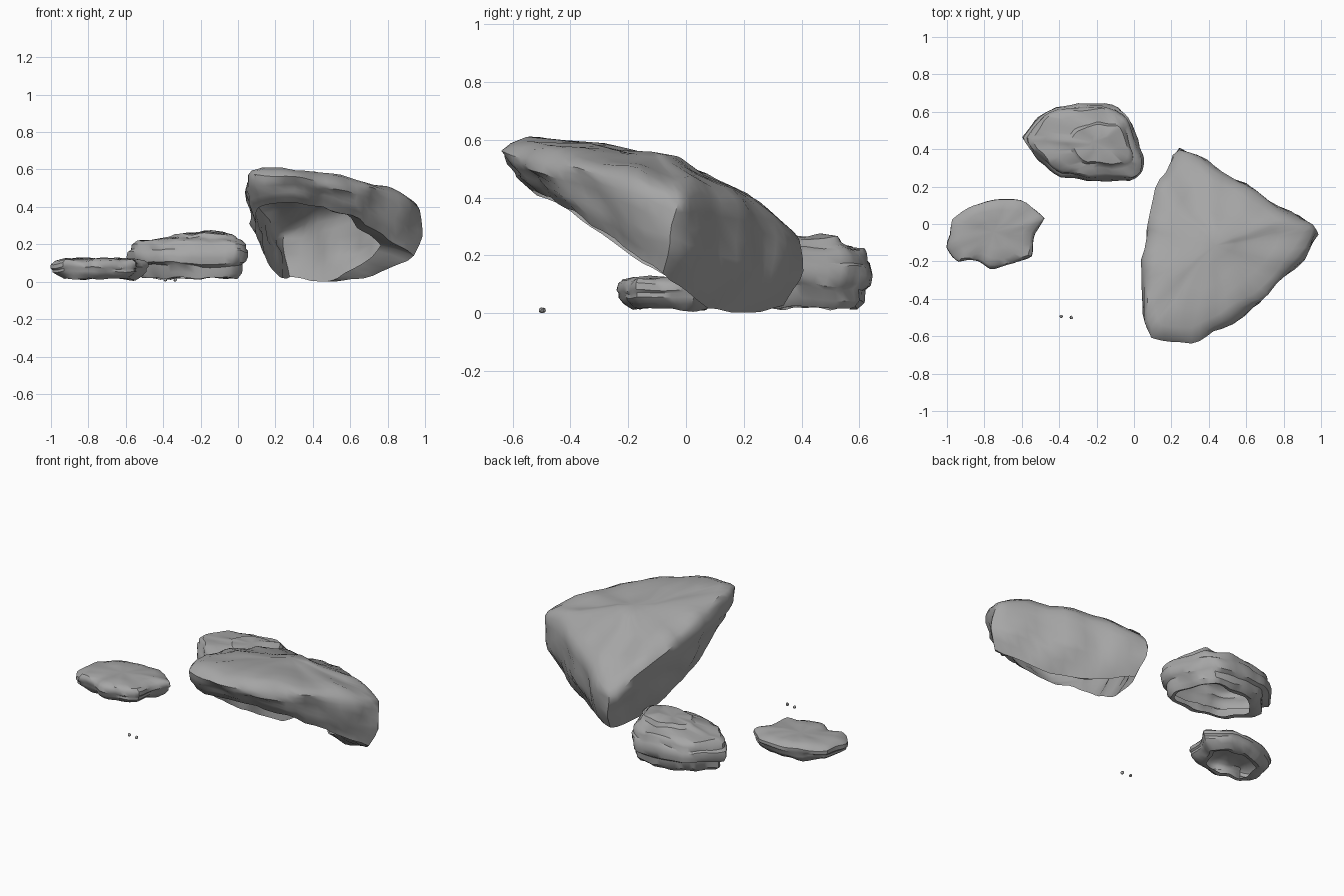
import bpy, bmesh, math
from mathutils import Vector, noise

if "Cube" in bpy.data.objects:
    bpy.data.objects.remove(bpy.data.objects["Cube"])

stone = bpy.data.materials.new("grey_stone")
stone.diffuse_color = (.38, .38, .38, 1)
stone.use_nodes = True
stone.node_tree.nodes["Principled BSDF"].inputs["Base Color"].default_value = stone.diffuse_color


def smooth_loop(pts, per):
    """Closed resampling of a control loop, half curved and half straight."""
    pts = [Vector(p) for p in pts]
    n, out = len(pts), []
    for i in range(n):
        a, b, c, d = (pts[(i + k) % n] for k in (-1, 0, 1, 2))
        for s in range(per):
            t = s / per
            cr = 0.5 * (2 * b + (c - a) * t + (2 * a - 5 * b + 4 * c - d) * t * t
                        + (3 * b - a - 3 * c + d) * t ** 3)
            out.append(cr * 0.5 + b.lerp(c, t) * 0.5)
    return out


def roughen(p, amp, freq):
    q = p + Vector([noise.noise(p * freq + Vector((k * 17.3, 5.1, 2.7))) for k in range(3)]) * amp
    q.z = max(q.z, 0.002)
    return q


def finish(ob, angle):
    ob.data.materials.append(stone)
    bpy.ops.object.select_all(action='DESELECT')
    ob.select_set(True)
    bpy.context.view_layer.objects.active = ob
    bpy.ops.object.shade_smooth_by_angle(angle=math.radians(angle))


def shell(name, rings, centre, amp, freq, angle):
    """Bridge rings from the open bottom rim to the top, close only the top."""
    bm = bmesh.new()
    loops = [[bm.verts.new(roughen(p, amp, freq)) for p in r] for r in rings]
    n = len(rings[0])
    for lo, hi in zip(loops, loops[1:]):
        for i in range(n):
            j = (i + 1) % n
            bm.faces.new((lo[i], lo[j], hi[j], hi[i]))
    top = bm.verts.new(roughen(Vector(centre), amp, freq))
    caps = [bm.faces.new((loops[-1][i], loops[-1][(i + 1) % n], top)) for i in range(n)]
    bmesh.ops.recalc_face_normals(bm, faces=bm.faces)
    if sum(f.normal.z for f in caps) < 0:
        bmesh.ops.reverse_faces(bm, faces=bm.faces)
    me = bpy.data.meshes.new(name)
    bm.to_mesh(me)
    bm.free()
    ob = bpy.data.objects.new(name, me)
    bpy.context.collection.objects.link(ob)
    finish(ob, angle)


# Large leaning slab: upper edge and lower edge of its side wall
edge = [(.25, .395, .25), (.43, .30, .31), (.60, .205, .36), (.84, .06, .41), (.975, -.04, .39),
        (.86, -.23, .46), (.67, -.41, .51), (.48, -.54, .54), (.30, -.635, .56),
        (.10, -.62, .575), (.045, -.42, .56), (.05, -.2, .51), (.08, .02, .45), (.14, .23, .36)]
low = [(.27, .34, .02), (.42, .24, .01), (.56, .14, .005), (.76, .03, .05), (.94, -.07, .13),
       (.79, -.22, .22), (.65, -.36, .33), (.46, -.46, .39), (.30, -.52, .42),
       (.14, -.51, .40), (.08, -.36, .33), (.10, -.22, .23), (.15, -.07, .12), (.22, .12, .02)]
edge, low = smooth_loop(edge, 4), smooth_loop(low, 4)
c = Vector((.43, -.12, .565))

# Underside lip that curls in around the hollow
rings = []
for f in (1, .5):
    rings.append([Vector((p.x - max(p.x - .45, 0) * .36 * f, p.y,
                          p.z + max(p.x - .45, 0) * .14 * f)) for p in low])
for t, bulge in ((0, 0), (.2, .012), (.38, .026), (.5, .016), (.68, .028), (.85, .018), (1, 0)):
    ring = []
    for k, (r, e) in enumerate(zip(low, edge)):
        p = r.lerp(e, t)
        d = Vector((p.x - c.x, p.y - c.y, 0)).normalized()
        if k < 18:      # back wall: one smooth swelling
            b = .035 * math.sin(math.pi * t)
        else:           # broken front and left: uneven beds
            b = bulge * (.8 + 1.3 * noise.noise(p * 9))
        ring.append(p + d * b)
    rings.append(ring)
for s, lift in ((.95, .022), (.85, .034), (.65, .028), (.42, .014), (.2, .004)):
    rings.append([c.lerp(e, s) + Vector((0, 0, lift)) for e in edge])
shell("leaning_slab", rings, c, .026, 7, 42)


def layered_rock(name, outline, layers, centre, amp, freq):
    """Stack scaled copies of a plan outline: (scale, z, shift x, shift y)."""
    base = smooth_loop([(x, y, 0) for x, y in outline], 4)
    m = Vector((centre[0], centre[1], 0))
    rings = [[m + (p - m) * s + Vector((dx, dy, z)) for p in base] for s, z, dx, dy in layers]
    shell(name, rings, centre, amp, freq, 38)


# Middle rock with stepped beds, open underneath
layered_rock("layered_boulder",
             [(-.60, .46), (-.52, .57), (-.42, .63), (-.25, .645), (-.08, .63), (-.01, .53),
              (.05, .36), (.04, .27), (-.02, .23), (-.2, .235), (-.4, .25), (-.5, .33), (-.57, .40)],
             [(.68, .022, .02, -.01), (.78, .02, .01, -.01), (.85, .045, .01, 0), (.87, .085, .01, 0),
              (.97, .098, 0, 0), (1, .13, 0, 0), (.98, .165, 0, 0), (.94, .175, 0, 0),
              (.93, .2, 0, 0), (.86, .216, 0, 0), (.70, .226, .02, 0), (.54, .238, .06, -.01),
              (.48, .258, .06, -.01), (.2, .264, .05, -.01)],
             (-.22, .44, .264), .02, 10)

# Small flat rock
layered_rock("flat_stone",
             [(-1.0, -.13), (-.975, .02), (-.86, .10), (-.72, .13), (-.57, .11), (-.475, .03),
              (-.53, -.05), (-.55, -.17), (-.65, -.22), (-.77, -.235), (-.84, -.195), (-.94, -.20)],
             [(.62, .022, 0, 0), (.74, .017, 0, 0), (.88, .035, 0, 0), (.96, .055, 0, 0),
              (.96, .07, 0, 0), (1, .08, 0, 0), (.99, .1, 0, 0), (.92, .114, 0, 0),
              (.72, .122, 0, 0), (.4, .126, 0, 0)],
             (-.75, -.05, .126), .014, 11)

# Two tiny pebbles
for i, (x, y) in enumerate(((-.39, -.494), (-.335, -.499))):
    bpy.ops.mesh.primitive_ico_sphere_add(subdivisions=2, radius=.009, location=(x, y, .01))
    pebble = bpy.context.object
    pebble.name = f"pebble_{i + 1}"
    for v in pebble.data.vertices:
        v.co += v.co * noise.noise(v.co * 90 + Vector((i * 9, 0, 0))) * .4
    finish(pebble, 32)
